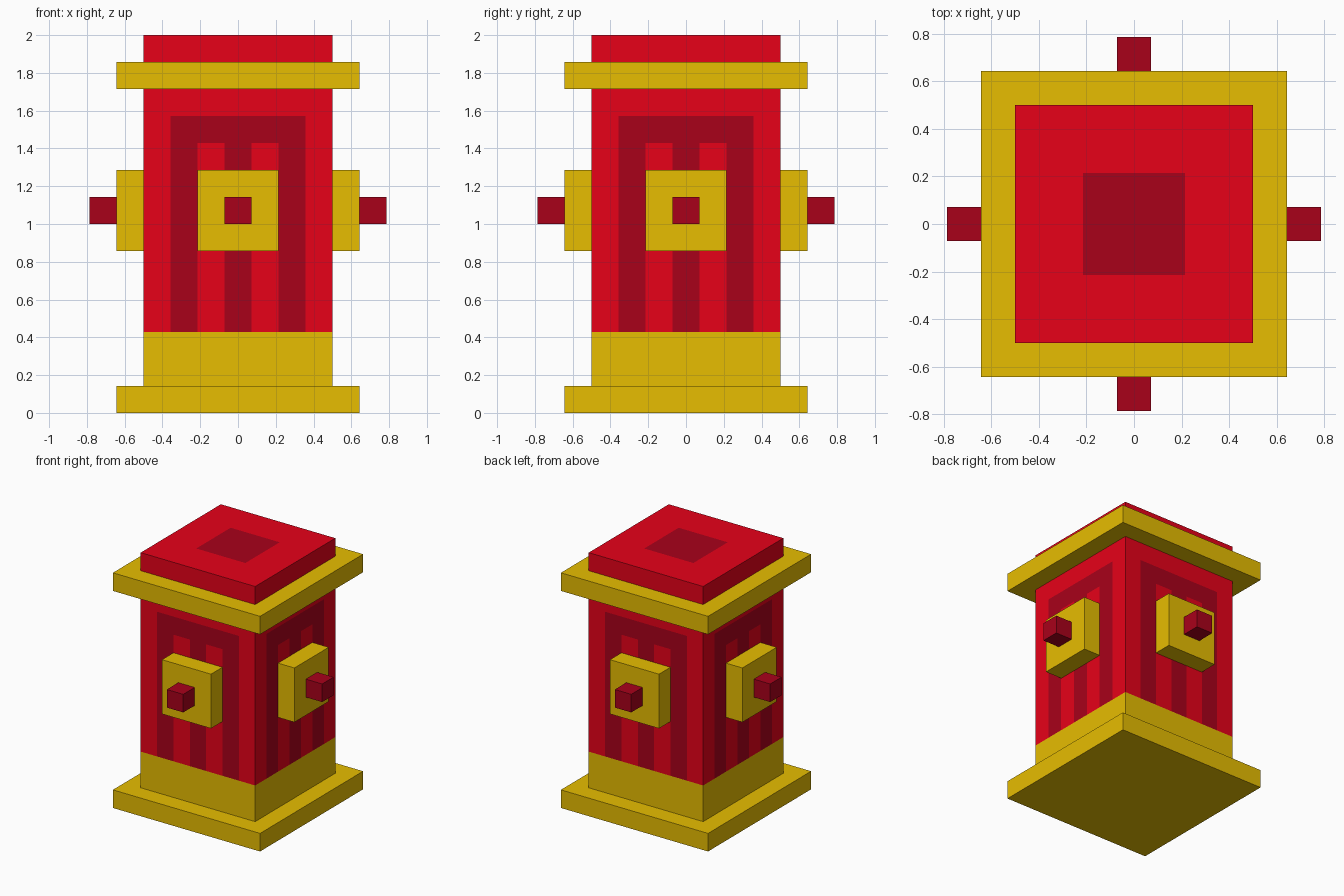
import bpy, bmesh, math
from mathutils import Vector

if "Cube" in bpy.data.objects:
    bpy.data.objects.remove(bpy.data.objects["Cube"])

U = 1 / 14  # the model sits on a grid of fourteenths


def material(name, color):
    m = bpy.data.materials.new(name)
    m.diffuse_color = (*color, 1)
    m.use_nodes = True
    m.node_tree.nodes["Principled BSDF"].inputs["Base Color"].default_value = m.diffuse_color
    return m


red = material("red paint", (0.80, 0.0003, 0.0097))
dark = material("dark red paint", (0.397, 0.0003, 0.0103))
gold = material("gold paint", (0.80, 0.509, 0.0003))


def box(name, lo, hi, mats, cuts=(), rule=None):
    """Box from corner lo to corner hi (grid units), sliced by (axis, position) cuts."""
    lo, hi = Vector(lo) * U, Vector(hi) * U
    bm = bmesh.new()
    bmesh.ops.create_cube(bm, size=1)
    for v in bm.verts:
        v.co = (lo + hi) / 2 + v.co * (hi - lo)
    for axis, pos in cuts:
        n = Vector((0, 0, 0))
        n[axis] = 1
        bmesh.ops.bisect_plane(bm, geom=bm.verts[:] + bm.edges[:] + bm.faces[:],
                               plane_co=n * pos * U, plane_no=n)
    bm.normal_update()
    if rule:
        for f in bm.faces:
            f.material_index = rule(f.calc_center_median() / U, f.normal)
    me = bpy.data.meshes.new(name)
    bm.to_mesh(me)
    bm.free()
    for m in mats:
        me.materials.append(m)
    ob = bpy.data.objects.new(name, me)
    bpy.context.collection.objects.link(ob)
    return ob


def body_paint(c, n):
    """0 red, 1 dark, 2 gold."""
    if n.z > 0.5:  # dark square on the crown
        return int(abs(c.x) < 3 and abs(c.y) < 3)
    if c.z < 6:  # gold foot
        return 2
    s = abs(c.x if abs(n.y) > 0.5 else c.y)
    if c.z > 22 or s > 5:
        return 0
    return int(c.z > 20 or s < 1 or s > 3)  # panel with two red stripes


# Column with painted panels on every side, running through the collar
cuts = [(a, p) for a in (0, 1) for p in (-5, -3, -1, 1, 3, 5)]
cuts += [(2, z) for z in (6, 20, 22)]
box("column", (-7, -7, 1), (7, 7, 28), [red, dark, gold], cuts, body_paint)

# Base plate and upper collar
box("base_plate", (-9, -9, 0), (9, 9, 2), [gold])
box("collar", (-9, -9, 24), (9, 9, 26), [gold])

# Outlet block and bolt on each of the four sides
for i, side in enumerate(("front", "right", "back", "left")):
    for part, w, z0, z1, d0, d1, mat in (("outlet", 3, 12, 18, 6.5, 9, gold),
                                         ("bolt", 1, 14, 16, 8.5, 11, dark)):
        ob = box(f"{side}_{part}", (-w, -d1, z0), (w, -d0, z1), [mat])
        ob.rotation_euler.z = i * math.pi / 2
